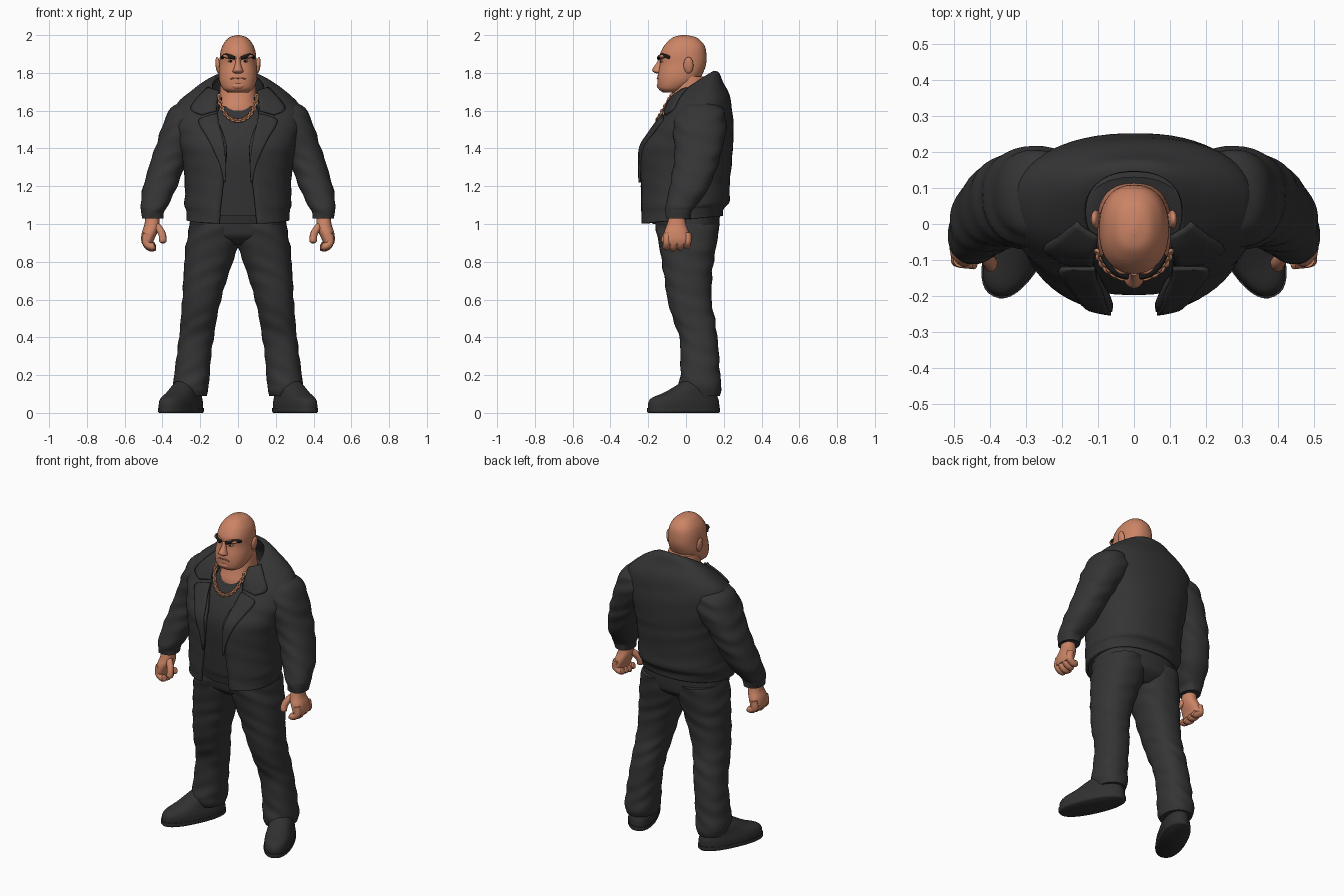
import bpy
import bmesh
from math import sin, cos, pi, asin, radians, copysign
from mathutils import Vector, Matrix, Quaternion
from mathutils.bvhtree import BVHTree

cube = bpy.data.objects.get("Cube")
if cube:
    bpy.data.objects.remove(cube, do_unlink=True)


def material(name, *rgb):
    m = bpy.data.materials.new(name)
    m.use_nodes = True
    m.diffuse_color = (*rgb, 1)
    bsdf = m.node_tree.nodes["Principled BSDF"]
    bsdf.inputs["Base Color"].default_value = (*rgb, 1)
    bsdf.inputs["Roughness"].default_value = 0.8
    return m


skin = material("skin", .6, .23, .13)
lip = material("lip", .44, .16, .09)
charcoal = material("charcoal_cloth", .035, .035, .035)
leather = material("boot_leather", .03, .03, .03)
black = material("black_hair", .01, .01, .01)
white = material("eye_white", .5, .42, .36)
copper = material("copper_chain", .6, .25, .13)


def smooth_rows(rows, steps):
    """Catmull-Rom interpolation between rows of numbers."""
    out = []
    for i in range(len(rows) - 1):
        a, b, c, d = (rows[min(max(i + k, 0), len(rows) - 1)] for k in (-1, 0, 1, 2))
        for s in range(steps):
            t = s / steps
            out.append([q + t / 2 * (r - p + t * (2 * p - 5 * q + 4 * r - w + t * (3 * (q - r) + w - p)))
                        for p, q, r, w in zip(a, b, c, d)])
    return out + [list(rows[-1])]


def sym(rows):
    return [(r[0], -r[1], *r[1:]) for r in rows]


def grid_mesh(name, rings, closed):
    bm = bmesh.new()
    vs = [[bm.verts.new(p) for p in ring] for ring in rings]
    n = len(vs[0])
    for lo, hi in zip(vs, vs[1:]):
        for i in range(n if closed else n - 1):
            j = (i + 1) % n
            bm.faces.new((lo[i], lo[j], hi[j], hi[i]))
    if closed:
        bm.faces.new(vs[0][::-1])
        bm.faces.new(vs[-1])
    bmesh.ops.recalc_face_normals(bm, faces=bm.faces)
    mesh = bpy.data.meshes.new(name)
    bm.to_mesh(mesh)
    bm.free()
    return mesh


def loft_mesh(name, rows, power=2.3, wrinkle=0, n=40, steps=5, slit=False):
    """Rows are z, x0, x1, y0, y1, tilt, gap; each is a rounded horizontal ring."""
    rows = [tuple(r) + (0,) * (7 - len(r)) for r in rows]
    e, rings = 2 / power, []
    for z, x0, x1, y0, y1, tilt, gap in smooth_rows(rows, steps):
        rx, ry, ring = (x1 - x0) / 2, (y1 - y0) / 2, []
        start = asin(min(1, (gap / rx) ** (1 / e))) if slit else 0
        for i in range(n):
            a = start + (2 * pi - 2 * start) * i / (n - 1 if slit else n)
            s, c = sin(a), -cos(a)
            f = 1 + wrinkle * sin(62 * z + 4 * s + 2 * c) * (.6 + .4 * sin(23 * z + 3 * c))
            y = (y0 + y1) / 2 + f * ry * copysign(abs(c) ** e, c)
            ring.append(((x0 + x1) / 2 + f * rx * copysign(abs(s) ** e, s), y, z + tilt * y))
        rings.append(ring)
    return grid_mesh(name, rings, not slit)


def finish(obj, mat, mirror=False, thick=0):
    if obj.name not in bpy.context.scene.collection.all_objects:
        bpy.context.scene.collection.objects.link(obj)
    obj.data.materials.clear()
    obj.data.materials.append(mat)
    bpy.ops.object.select_all(action='DESELECT')
    obj.select_set(True)
    bpy.context.view_layer.objects.active = obj
    bpy.ops.object.shade_smooth_by_angle(angle=radians(50))
    if thick:
        mod = obj.modifiers.new("thickness", 'SOLIDIFY')
        mod.thickness, mod.offset = thick, 0
    if mirror:
        obj.modifiers.new("mirror", 'MIRROR')
    return obj


def loft(name, rows, mat, mirror=False, thick=0, **kw):
    return finish(bpy.data.objects.new(name, loft_mesh(name, rows, **kw)), mat, mirror, thick)


def ball(name, centre, size, mat, mirror=False, rot=0):
    bm = bmesh.new()
    m = Matrix.Translation(centre) @ Matrix.Rotation(rot, 4, 'Y') @ Matrix.Diagonal((*size, 1))
    bmesh.ops.create_uvsphere(bm, u_segments=20, v_segments=12, radius=1, matrix=m)
    mesh = bpy.data.meshes.new(name)
    bm.to_mesh(mesh)
    bm.free()
    return finish(bpy.data.objects.new(name, mesh), mat, mirror)


def tube(name, points, radius, mat, mirror=False, tip=.6, root=1):
    curve = bpy.data.curves.new(name, 'CURVE')
    curve.dimensions, curve.bevel_depth, curve.bevel_resolution = '3D', radius, 3
    curve.use_fill_caps = True
    path = smooth_rows(points, 4)
    spline = curve.splines.new('POLY')
    spline.points.add(len(path) - 1)
    for i, (p, q) in enumerate(zip(spline.points, path)):
        p.co = (*q, 1)
        p.radius = tip if i == len(path) - 1 else root if i == 0 else 1
    obj = bpy.data.objects.new(name, curve)
    bpy.context.scene.collection.objects.link(obj)
    bpy.ops.object.select_all(action='DESELECT')
    obj.select_set(True)
    bpy.context.view_layer.objects.active = obj
    bpy.ops.object.convert(target='MESH')
    return finish(bpy.context.view_layer.objects.active, mat, mirror)


def tree(mesh):
    return BVHTree.FromPolygons([v.co for v in mesh.vertices], [p.vertices for p in mesh.polygons])


def on_front(surface, x, z, lift):
    """Point on the front of a surface, lifted along its normal."""
    hit, normal = surface.ray_cast(Vector((x, -1, z)), Vector((0, 1, 0)))[:2]
    if hit is None:
        hit, normal = surface.find_nearest(Vector((x, -.05, z)))[:2]
    return hit + normal * lift * (-1 if normal.y > 0 else 1)


# Head and neck
head = loft("head", sym([
    (1.695, .05, -.12, -.03), (1.715, .08, -.145, .0), (1.755, .098, -.152, .06),
    (1.8, .102, -.148, .09), (1.85, .098, -.138, .107), (1.9, .095, -.137, .108),
    (1.94, .084, -.118, .1), (1.97, .065, -.092, .078), (1.99, .042, -.065, .05),
    (2.0, .008, -.025, .0)]), skin)
loft("neck", sym([(1.5, .13, -.1, .12), (1.6, .11, -.102, .12), (1.66, .1, -.084, .115),
                  (1.71, .096, -.07, .11), (1.78, .09, -.06, .1)]), skin)
loft("nose", sym([(1.796, .014, -.155, -.12), (1.806, .028, -.174, -.12), (1.82, .024, -.178, -.12),
                  (1.85, .014, -.158, -.12), (1.88, .013, -.143, -.11)]), skin, n=20, power=2)
ball("chin", (0, -.132, 1.732), (.042, .023, .021), skin)
ball("brow_ridges", (.041, -.122, 1.886), (.038, .021, .013), skin, True, -.1)
ball("ears", (.106, .013, 1.84), (.013, .026, .044), skin, True, .12)
ball("eyes", (.04, -.126, 1.862), (.014, .01, .006), white, True)
ball("pupils", (.039, -.132, 1.862), (.008, .006, .006), black, True)
face = tree(head.data)
tube("eyebrows", [on_front(face, x, z, lift) for x, z, lift in
                  ((.016, 1.878, .008), (.036, 1.885, .009), (.056, 1.892, .007),
                   (.072, 1.889, .003), (.084, 1.88, .001))], .0095, black, True, .4)
tube("mouth", [on_front(face, x, z, 0) for x, z in
               ((-.042, 1.766), (-.02, 1.773), (0, 1.772), (.02, 1.773), (.042, 1.766))],
     .0035, lip, root=.6)

# Shirt, belt and chain
loft("shirt", sym([
    (1.0, .24, -.165, .165), (1.2, .25, -.185, .18), (1.38, .26, -.197, .2),
    (1.5, .27, -.16, .2), (1.58, .23, -.121, .18, .1), (1.645, .14, -.092, .13, .3)]), charcoal)
loft("belt", sym([(1.0, .25, -.178, .175), (1.045, .25, -.185, .175)]), leather, steps=1)
links = []
path = [Vector((.1 * sin(a), -.152 + .078 * (1 - cos(a)), 1.547 + .14 * (1 - cos(a))))
        for a in (-1.5 + 3 * i / 24 for i in range(25))]
for i, p in enumerate(path):
    along = path[min(i + 1, 24)] - path[max(i - 1, 0)]
    turn = along.to_track_quat('X', 'Z') @ Quaternion((1, 0, 0), pi / 2 * (i % 2) + pi / 4)
    bpy.ops.mesh.primitive_torus_add(location=p, rotation=turn.to_euler(), major_radius=.0075,
                                     minor_radius=.0055, major_segments=14, minor_segments=8)
    links.append(bpy.context.object)
    links[-1].scale.x = 1.3
for link in links:
    link.select_set(True)
bpy.ops.object.join()
chain = bpy.context.object
chain.name = "neck_chain"
finish(chain, copper)

# Open jacket: half width, front, back, tilt and half gap at each height
jacket_rows = sym([
    (1.025, .264, -.236, .185, .1, .1), (1.055, .264, -.236, .19, .1, .096),
    (1.08, .266, -.236, .2, .08, .094), (1.11, .275, -.236, .222, .06, .09),
    (1.2, .272, -.236, .222, 0, .078), (1.34, .285, -.238, .235, 0, .062),
    (1.41, .3, -.231, .24, 0, .06), (1.48, .32, -.192, .243, .05, .075),
    (1.55, .33, -.153, .238, .15, .1), (1.61, .315, -.115, .222, .3, .11),
    (1.665, .24, -.1, .188, .45, .1), (1.697, .172, -.09, .168, .58, .09),
    (1.708, .134, -.085, .145, .65, .085)])
loft("jacket", jacket_rows, charcoal, thick=.018, slit=True, n=56, wrinkle=.009)
guide = loft_mesh("jacket_guide", jacket_rows, n=56)
body = tree(guide)
bpy.data.meshes.remove(guide)


def flap(name, rows):
    """Cloth plate lying on the jacket; rows are inner x, z and outer x, z."""
    grid = [[on_front(body, xa + (xb - xa) * k / 6, za + (zb - za) * k / 6, .013) for k in range(7)]
            for xa, za, xb, zb in smooth_rows(rows, 4)]
    finish(bpy.data.objects.new(name, grid_mesh(name, grid, False)), charcoal, True, .014)


flap("lapels", [(.108, 1.575, .165, 1.56), (.1, 1.53, .205, 1.535), (.082, 1.46, .165, 1.46),
                (.068, 1.38, .12, 1.38), (.062, 1.3, .088, 1.3), (.066, 1.22, .072, 1.22)])
flap("collar_flaps", [(.1, 1.69, .155, 1.71), (.105, 1.66, .205, 1.66),
                      (.11, 1.62, .245, 1.6), (.11, 1.595, .19, 1.57)])

# Sleeves with gathered cuffs
loft("sleeves", [
    (1.03, .395, .508, -.105, .025), (1.06, .392, .512, -.108, .03), (1.075, .385, .513, -.11, .036),
    (1.1, .37, .516, -.108, .055), (1.18, .33, .506, -.09, .115), (1.31, .28, .47, -.066, .168),
    (1.4, .235, .44, -.06, .192), (1.5, .165, .407, -.07, .213), (1.58, .14, .376, -.055, .207),
    (1.62, .16, .35, -.025, .183), (1.645, .21, .305, .03, .125)], charcoal, True, wrinkle=.036, steps=7)

# Hands: palm, curled fingers, thumb
loft("palms", [
    (1.06, .42, .488, -.085, -.01), (1.0, .415, .495, -.1, .0), (.96, .425, .508, -.115, .014),
    (.92, .443, .513, -.12, .022), (.895, .452, .508, -.116, .018)], skin, True, n=24)
for i, finger in enumerate(("index", "middle", "ring", "little")):
    y, drop = -.1 + .036 * i, .006 * abs(i - 1)
    tube(finger + "_fingers", [(.482, y, .95), (.489, y, .91), (.478, y - .002, .884 + drop),
                               (.457, y - .004, .874 + drop), (.438, y - .006, .88 + drop)],
         .0205, skin, True)
tube("thumbs", [(.445, -.06, 1.0), (.418, -.085, .975), (.4, -.105, .94), (.399, -.115, .9)],
     .02, skin, True)

# Trousers
loft("hips", sym([(.89, .08, -.09, .11), (.93, .22, -.142, .16), (.97, .255, -.157, .174),
                  (1.06, .25, -.17, .18)]), charcoal)
loft("trouser_legs", [
    (.09, .168, .33, -.02, .178), (.12, .158, .34, -.036, .187), (.15, .154, .343, -.038, .187),
    (.2, .15, .338, -.03, .18), (.3, .143, .325, -.03, .175), (.4, .128, .312, -.035, .166),
    (.5, .112, .303, -.07, .152), (.6, .09, .295, -.098, .135), (.75, .045, .287, -.12, .14),
    (.87, .002, .278, -.14, .158), (.95, -.015, .265, -.155, .172), (1.0, -.01, .255, -.16, .175)],
     charcoal, True, wrinkle=.03, steps=7)

# Boots, toes turned outward
turn = Matrix.Translation((.3, -.008, 0)) @ Matrix.Rotation(radians(25), 4, 'Z')
for name, rows in (
        ("boot_soles", [(0, .078, -.208, .196), (.008, .084, -.213, .202), (.026, .084, -.213, .202)]),
        ("boots", [(.02, .081, -.208, .198), (.055, .08, -.206, .197), (.08, .075, -.185, .19),
                   (.105, .07, -.12, .18), (.135, .065, -.06, .17), (.165, .05, -.01, .14)])):
    boot = loft(name, sym(rows), leather, True)
    boot.data.transform(turn)
